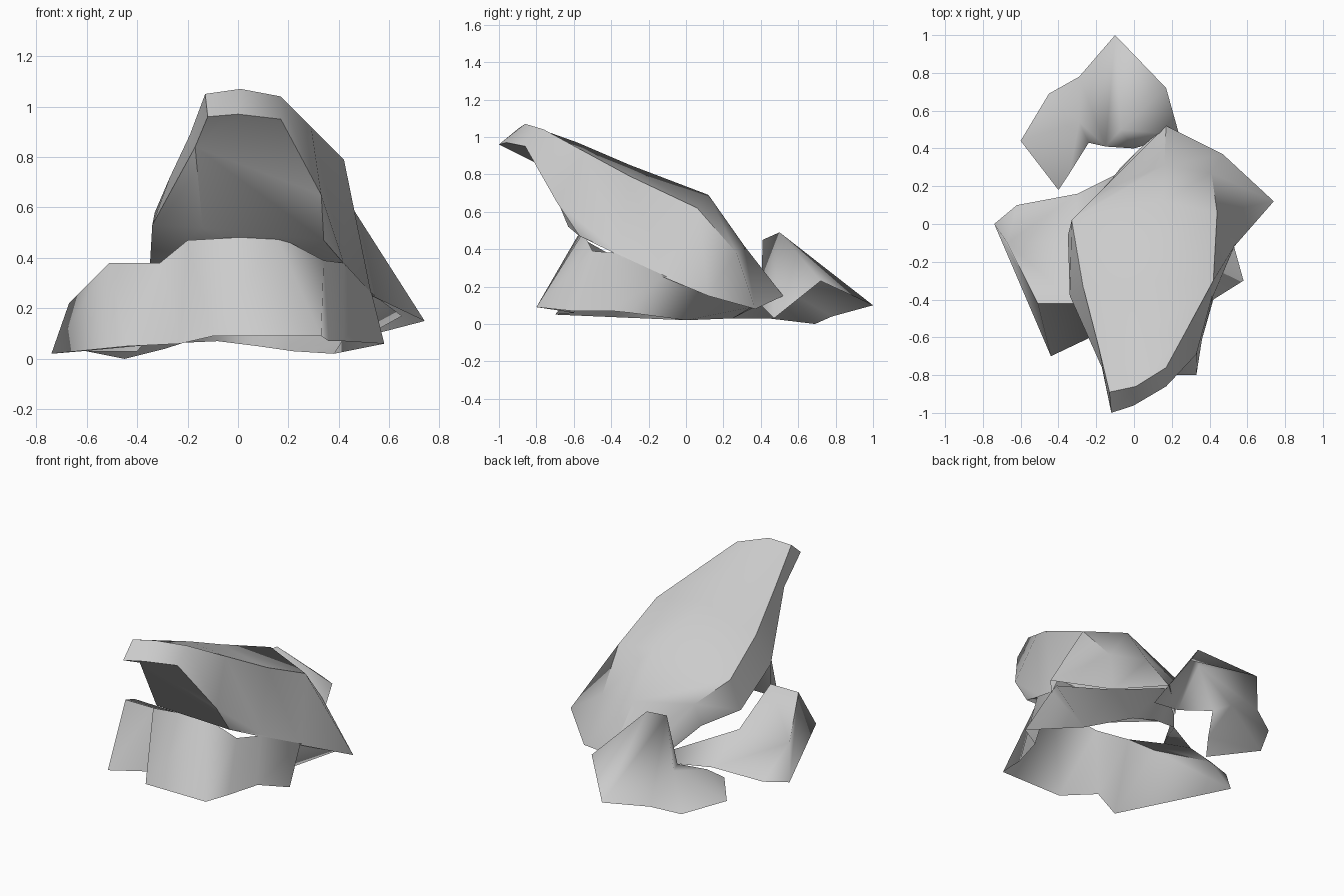
import bpy
import bmesh
import math

# Remove the default cube only
default_cube = bpy.data.objects.get("Cube")
if default_cube:
    bpy.data.objects.remove(default_cube, do_unlink=True)

# Single stone colour
stone = bpy.data.materials.new("stone_grey")
stone.use_nodes = True
stone_colour = (0.6, 0.6, 0.6, 1.0)
stone.diffuse_color = stone_colour
shader = stone.node_tree.nodes["Principled BSDF"]
shader.inputs["Base Color"].default_value = stone_colour


def add_face(bm, points):
    """Add a face from points given in hundredths, skipping repeated corners."""
    unique = list(dict.fromkeys(points))
    if len(unique) > 2:
        corners = [bm.verts.new([c / 100 for c in p]) for p in unique]
        bm.faces.new(corners)


def add_patch(bm, rows):
    """Skin neighbouring rows of points with quads."""
    for first, second in zip(rows, rows[1:]):
        for i in range(len(first) - 1):
            add_face(bm, (first[i], first[i + 1], second[i + 1], second[i]))


def finish_rock(bm, name, angle):
    """Weld the patches, make the object and shade it."""
    bmesh.ops.remove_doubles(bm, verts=bm.verts, dist=0.001)
    bmesh.ops.recalc_face_normals(bm, faces=bm.faces)
    if sum(f.normal.z * f.calc_area() for f in bm.faces) < 0:
        bmesh.ops.reverse_faces(bm, faces=bm.faces)
    mesh = bpy.data.meshes.new(name)
    bm.to_mesh(mesh)
    bm.free()
    mesh.materials.append(stone)
    rock = bpy.data.objects.new(name, mesh)
    bpy.context.collection.objects.link(rock)
    bpy.ops.object.select_all(action="DESELECT")
    rock.select_set(True)
    bpy.context.view_layer.objects.active = rock
    bpy.ops.object.shade_smooth_by_angle(angle=math.radians(angle))


# Leaning slab: sections from the raised lip down to the rear toe
lip_left, lip_mid, lip_right = (-12, -100, 96), (0, -96, 97), (17, -86, 95)
brow_left, brow_right = (-17, -76, 84), (33, -69, 65)
flank_left, flank_right = (-34, -38, 53), (42, -36, 38)
skirt_left, skirt_right = (-35, -6, 36), (53, -12, 25)
right_toe = (74, 12, 15)
slab_sections = [
    (lip_left, lip_left, lip_mid, lip_right, lip_right),
    (lip_left, (-13, -89, 105), (1, -86, 107), (17, -76, 104), lip_right),
    (brow_left, (-19, -64, 89), (6, -58, 97), (29, -54, 92), brow_right),
    (flank_left, (-27, -33, 72), (8, -30, 85), (42, -30, 79), flank_right),
    (skirt_left, (-33, 2, 58), (15, 12, 69), (44, 6, 62), skirt_right),
    ((-20, 13, 29), (-18, 17, 44), (16, 31, 42), (41, 27, 38), right_toe),
    ((-7, 30, 14), (2, 39, 14), (17, 52, 15), (47, 37, 8), right_toe),
]
slab = bmesh.new()
add_patch(slab, slab_sections)

# Overhanging underside of the slab
chin_left, chin_right = (-14, -63, 52), (34, -57, 47)
add_face(slab, (lip_left, lip_mid, lip_right, brow_right, brow_left))
add_patch(slab, [
    (brow_left, brow_right),
    (chin_left, chin_right),
    (skirt_left, skirt_right),
])
add_face(slab, (brow_left, chin_left, flank_left))
add_face(slab, (chin_left, skirt_left, flank_left))
add_face(slab, (brow_right, flank_right, chin_right))
add_face(slab, (chin_right, flank_right, skirt_right))
finish_rock(slab, "leaning_slab", 45)

# Wide base rock: an open skirt whose upper edge tucks under the slab
left_tip, left_back = (-74, 0, 2), (-62, 10, 3)
left_crest, left_shoulder = (-67, -10, 22), (-51, -42, 38)
inner_shoulder, back_slope = (-31, -42, 38), (-31, -10, 21)
foot = [
    left_tip, (-44, -70, 5), (-23, -60, 6), (-10, -80, 9), (33, -80, 9),
    (36, -61, 7), (42, -40, 7), (58, -30, 6), (38, 0, 2), (22, 25, 3),
    (8, 29, 5), (-8, 27, 7), (-30, 16, 6), left_back, left_tip,
]
crest = [
    left_crest, left_shoulder, inner_shoulder, (-20, -58, 47), (15, -55, 49),
    (34, -50, 39), (42, -38, 38), (53, -12, 26), (65, 7, 17), (46, 35, 9),
    (17, 48, 15), (-7, 28, 15), back_slope, left_crest, left_crest,
]
base = bmesh.new()
add_patch(base, [foot, crest])
add_face(base, (left_crest, left_shoulder, inner_shoulder, back_slope))
finish_rock(base, "base_rock", 80)

# Small rear rock: a peaked shell with a low arm on the -x side
peak, shoulder, valley = (-7, 50, 49), (-15, 41, 45), (-29, 54, 18)
back_tip, side_ridge, side_foot = (-10, 100, 10), (17, 72, 23), (24, 47, 3)
inner_foot, rim_top, rim_low = (0, 40, 10), (-24, 43, 17), (-34, 27, 10)
arm_front, arm_end = (-40, 18, 3), (-60, 44, 3)
arm_back, arm_root = (-45, 69, 0), (-29, 78, 4)
rear = bmesh.new()
for face in (
    (peak, side_ridge, back_tip),
    (peak, back_tip, shoulder),
    (shoulder, back_tip, arm_root, valley),
    (shoulder, valley, rim_top),
    (valley, arm_root, arm_back),
    (valley, arm_back, arm_end),
    (valley, arm_end, rim_low, rim_top),
    (arm_end, arm_front, rim_low),
    (peak, side_foot, side_ridge),
    (peak, shoulder, inner_foot, side_foot),
    (shoulder, rim_top, inner_foot),
):
    add_face(rear, face)
finish_rock(rear, "rear_rock", 75)
